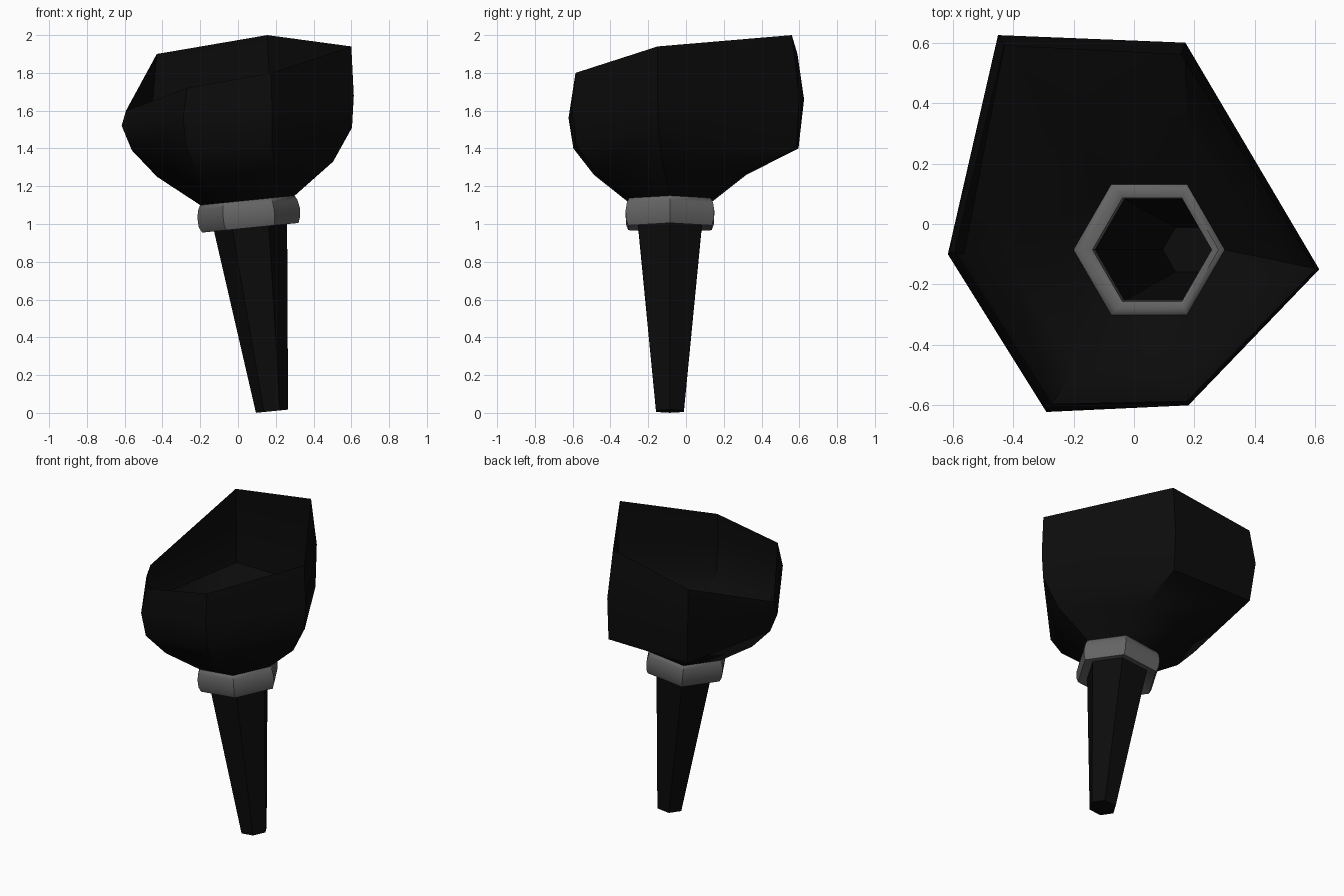
import bpy, bmesh, math
from mathutils import Vector

if "Cube" in bpy.data.objects:
    bpy.data.objects.remove(bpy.data.objects["Cube"])

SIDES = 6
TILT = 0.1  # the collar and handle rise slightly towards +x


def material(name, value):
    m = bpy.data.materials.new(name)
    m.diffuse_color = (value, value, value, 1)
    m.use_nodes = True
    m.node_tree.nodes["Principled BSDF"].inputs["Base Color"].default_value = m.diffuse_color
    return m


black = material("matte black", 0.0035)
grey = material("dull grey", 0.13)


def hexagon(cx, cz, r):
    """Tilted hexagon with corners on the x axis."""
    pts = []
    for i in range(SIDES):
        a = math.tau * i / SIDES
        dx = r * math.cos(a)
        pts.append(Vector((cx + dx, -0.085 + r * math.sin(a), cz + TILT * dx)))
    return pts


def loft(name, rings, mat, cap_start=False, closed=False, angle=40):
    """Skin a list of equal-length rings, ordered from bottom to top."""
    bm = bmesh.new()
    loops = [[bm.verts.new(p) for p in ring] for ring in rings]
    pairs = list(zip(loops, loops[1:]))
    if closed:
        pairs.append((loops[-1], loops[0]))
    for lo, hi in pairs:
        for i in range(SIDES):
            j = (i + 1) % SIDES
            bm.faces.new((lo[i], lo[j], hi[j], hi[i]))
    if cap_start:
        bm.faces.new(loops[0][::-1])
    mesh = bpy.data.meshes.new(name)
    bm.to_mesh(mesh)
    bm.free()
    mesh.materials.append(mat)
    ob = bpy.data.objects.new(name, mesh)
    bpy.context.collection.objects.link(ob)
    bpy.ops.object.select_all(action='DESELECT')
    ob.select_set(True)
    bpy.context.view_layer.objects.active = ob
    bpy.ops.object.shade_smooth_by_angle(angle=math.radians(angle))
    return ob


# Handle: tapered leaning hexagonal tube, closed at the foot
loft("handle", [hexagon(0.18, 0.009, 0.085), hexagon(0.065, 0.995, 0.195)],
     black, cap_start=True)

# Collar: rounded hexagonal band (centre x, centre z, radius)
collar = [(0.065, 0.995, 0.195), (0.065, 0.98, 0.255), (0.06, 1.01, 0.268),
          (0.056, 1.06, 0.271), (0.052, 1.10, 0.263), (0.05, 1.125, 0.25),
          (0.055, 1.135, 0.225), (0.06, 1.125, 0.197)]
loft("collar", [hexagon(*p) for p in collar], grey, closed=True, angle=50)

# Bowl: open uneven shell, one column per corner, counter-clockwise from +x
# widest point, (spread, height) of two lower levels, rim point
columns = [
    ((0.613, -0.15, 1.68), (0.65, 1.33), (0.97, 1.51), (0.60, -0.15, 1.94)),
    ((0.17, 0.60, 1.68), (0.38, 1.27), (0.97, 1.40), (0.155, 0.56, 2.00)),
    ((-0.45, 0.625, 1.66), (0.38, 1.26), (0.94, 1.40), (-0.43, 0.59, 1.90)),
    ((-0.616, -0.10, 1.52), (0.55, 1.25), (0.87, 1.39), (-0.593, -0.09, 1.60)),
    ((-0.29, -0.622, 1.56), (0.58, 1.26), (0.92, 1.40), (-0.27, -0.595, 1.72)),
    ((0.18, -0.60, 1.60), (0.60, 1.28), (0.94, 1.42), (0.175, -0.585, 1.80)),
]
base = hexagon(0.05, 1.125, 0.25)
levels = [base, [], [], [], []]
for b, (wide, low, mid, rim) in zip(base, columns):
    wide = Vector(wide)
    for ring, (f, z) in zip(levels[1:3], (low, mid)):
        p = b.lerp(wide, f)
        p.z = z
        ring.append(p)
    levels[3].append(wide)
    levels[4].append(Vector(rim))
loft("bowl", levels, black)
